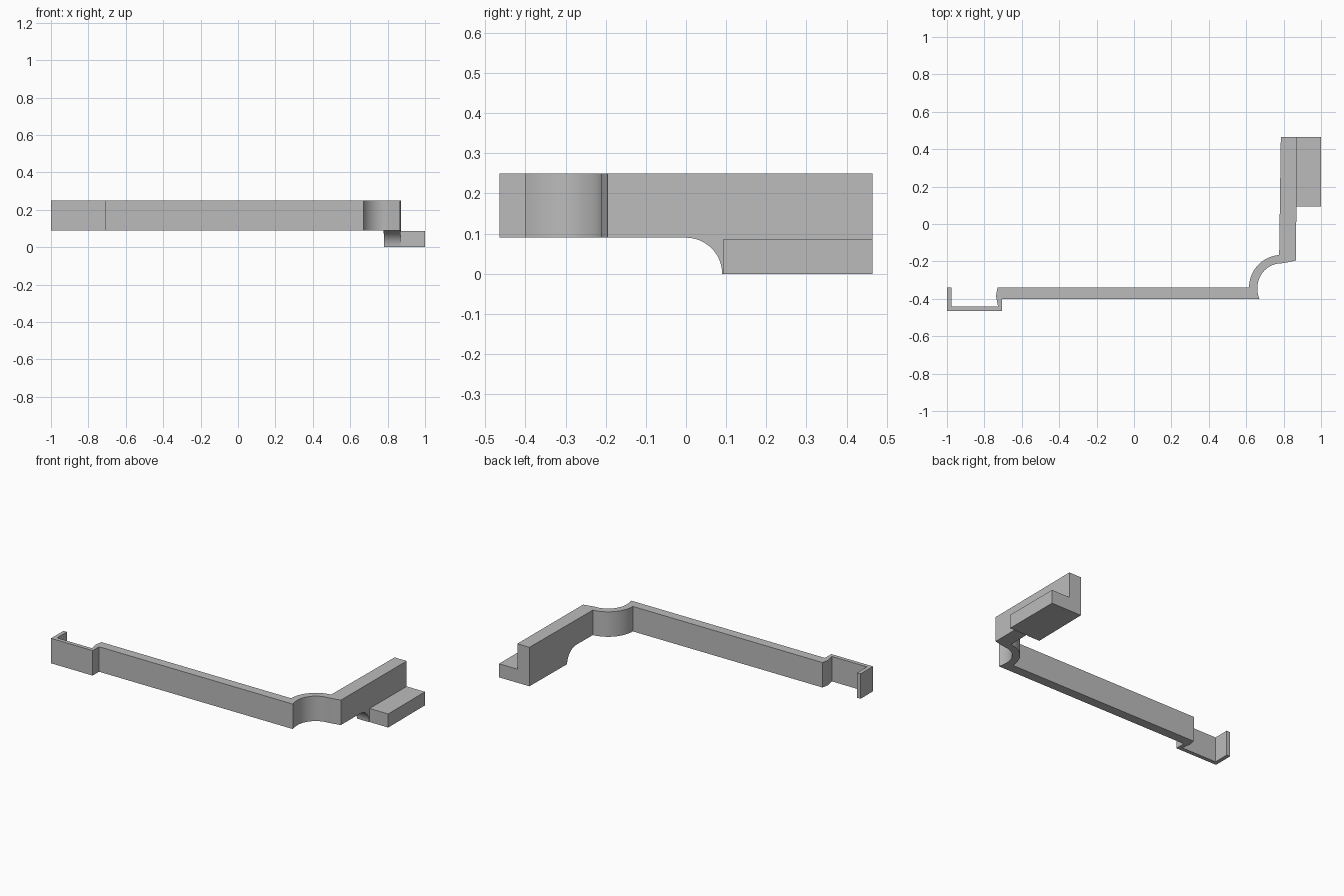
import bpy
import bmesh
import math
from mathutils import Vector

if "Cube" in bpy.data.objects:
    bpy.data.objects.remove(bpy.data.objects["Cube"], do_unlink=True)

TOP, MID = 0.25, 0.09      # band height range
BACK = 0.465
FRONT = -0.465

grey = bpy.data.materials.new("plain grey")
grey.use_nodes = True
colour = (0.5, 0.5, 0.5, 1)
grey.diffuse_color = colour
grey.node_tree.nodes["Principled BSDF"].inputs["Base Color"].default_value = colour


def prism(name, start, end):
    """Solid between two matching outlines."""
    bm = bmesh.new()
    a = [bm.verts.new(p) for p in start]
    b = [bm.verts.new(p) for p in end]
    bm.faces.new(a)
    bm.faces.new(b[::-1])
    n = len(a)
    for i in range(n):
        j = (i + 1) % n
        bm.faces.new((a[i], b[i], b[j], a[j]))
    bmesh.ops.recalc_face_normals(bm, faces=bm.faces)
    mesh = bpy.data.meshes.new(name)
    bm.to_mesh(mesh)
    bm.free()
    mesh.materials.append(grey)
    obj = bpy.data.objects.new(name, mesh)
    bpy.context.collection.objects.link(obj)
    return obj


def arc(cx, cy, r, a0, a1, steps=16):
    angles = [math.radians(a0 + (a1 - a0) * i / steps) for i in range(steps + 1)]
    return [(cx + r * math.cos(a), cy + r * math.sin(a)) for a in angles]


def wall_x(y, inner):
    """Side wall leans very slightly along its length."""
    t = (y + 0.18) / (BACK + 0.18)
    return (0.776 if inner else 0.866) + t * (0.009 if inner else 0.005)


# Bent band: clip, long bar, curved corner and side wall in one outline
outline = [(-1, FRONT), (-0.705, FRONT), (-0.705, -0.4), (0.67, -0.4), (0.662, -0.375)]
outline += arc(0.79, -0.34, 0.13, 180, 90)
outline += [(0.82, -0.205), (wall_x(-0.195, False), -0.195),
            (wall_x(BACK, False), BACK), (wall_x(BACK, True), BACK),
            (wall_x(-0.165, True), -0.165)]
outline += arc(0.79, -0.34, 0.175, 100, 180)
outline += [(-0.73, -0.34), (-0.738, -0.385), (-0.727, -0.44),
            (-0.975, -0.44), (-0.975, -0.34), (-1, -0.34)]
band = prism("bent_band", [(x, y, MID) for x, y in outline],
             [(x, y, TOP) for x, y in outline])

# Lower part of the side wall with its rounded front corner
side = arc(0, 0, MID, 90, 0, 12) + [(BACK, 0), (BACK, MID)]
foot = prism("wall_foot", [(wall_x(y, True), y, z) for y, z in side],
             [(wall_x(y, False), y, z) for y, z in side])

# Shelf standing out from the foot of the wall
ledge = [(0.093, 0), (BACK, 0), (BACK, MID - 0.003), (0.093, MID - 0.003)]
shelf = prism("shelf", [(0.85, y, z) for y, z in ledge], [(1, y, z) for y, z in ledge])

# Smooth the curves, keep the corners sharp
for obj in (band, foot, shelf):
    bpy.ops.object.select_all(action="DESELECT")
    obj.select_set(True)
    bpy.context.view_layer.objects.active = obj
    bpy.ops.object.shade_smooth_by_angle(angle=math.radians(25))
